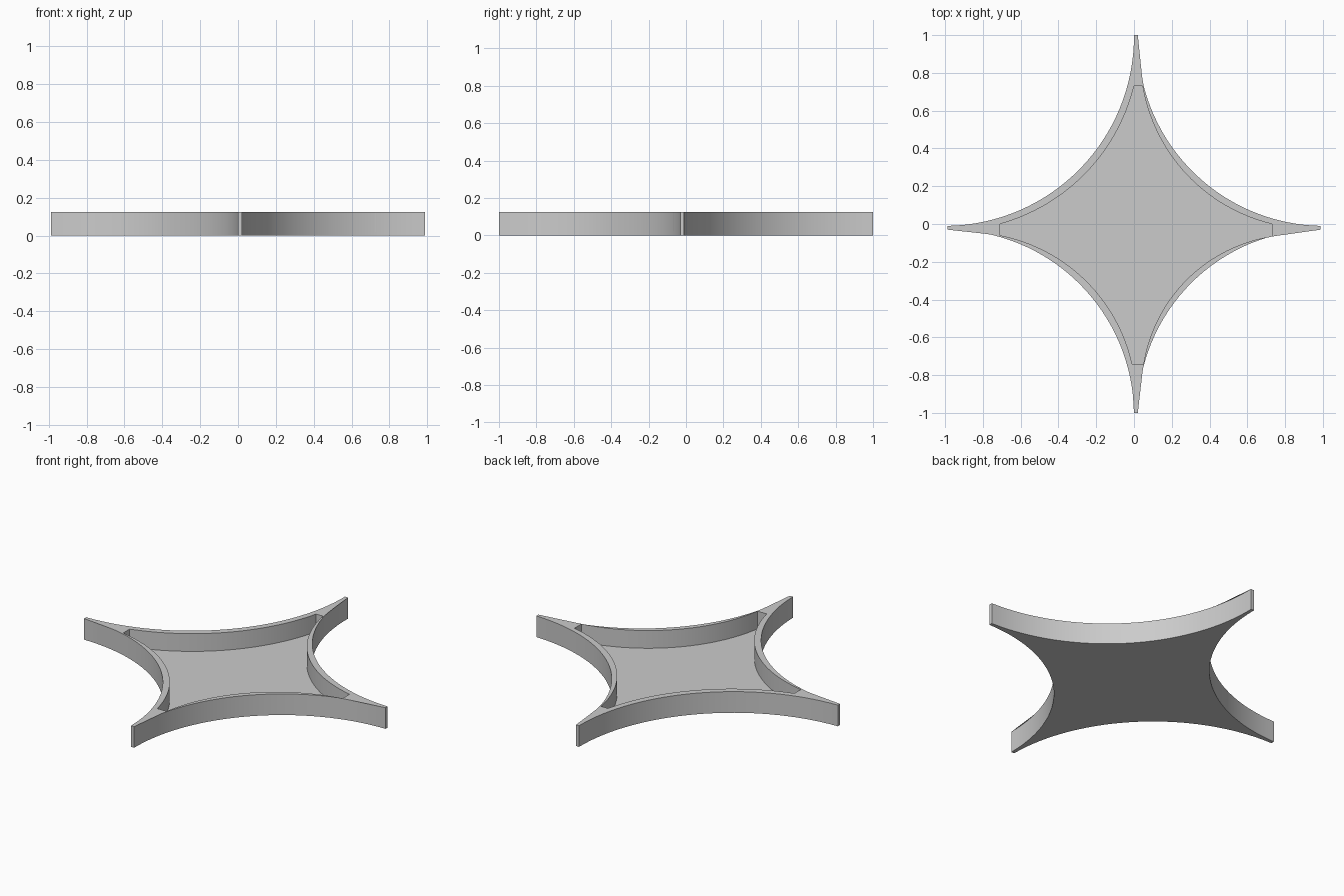
import bpy
import bmesh
from math import atan, sin, cos, radians
from mathutils import Vector

if "Cube" in bpy.data.objects:
    bpy.data.objects.remove(bpy.data.objects["Cube"], do_unlink=True)

HEIGHT = 0.125
FLOOR = 0.02
STEPS = 32


def arc(start, end, sagitta):
    """Circular arc from start to end, bowed to the left of its direction."""
    a, b = Vector(start), Vector(end)
    chord = b - a
    length = chord.length
    along = chord / length
    left = Vector((-along.y, along.x))
    half = 2 * atan(2 * sagitta / length)
    radius = length / (2 * sin(half))
    centre = (a + b) / 2 + left * (sagitta - radius)
    points = []
    for i in range(STEPS + 1):
        t = half * (2 * i / STEPS - 1)
        points.append(centre + along * radius * sin(t) + left * radius * cos(t))
    return points


def star(arcs):
    """Counter-clockwise outline of four inward-bowed arcs with blunt tips."""
    return [p for a in arcs for p in arc(*a)]


# Outlines of the tray and of its recess
outer = star([
    ((0.987, -0.01), (0.02, 1.0), 0.29),
    ((0.0, 1.0), (-0.987, -0.01), 0.29),
    ((-0.987, -0.03), (0.0, -1.0), 0.285),
    ((0.02, -1.0), (0.987, -0.03), 0.285),
])
inner = star([
    ((0.73, 0.0), (0.045, 0.73), 0.15),
    ((0.0, 0.73), (-0.71, 0.0), 0.138),
    ((-0.71, -0.06), (-0.01, -0.74), 0.145),
    ((0.05, -0.74), (0.73, -0.065), 0.155),
])

# Tray shell: underside, outer wall, rim, recess wall and floor
bm = bmesh.new()
levels = [(outer, 0), (outer, HEIGHT), (inner, HEIGHT), (inner, FLOOR)]
rings = [[bm.verts.new((p.x, p.y, z)) for p in outline] for outline, z in levels]
count = len(outer)
for low, high in zip(rings, rings[1:]):
    for i in range(count):
        j = (i + 1) % count
        bm.faces.new((low[i], low[j], high[j], high[i]))
bm.faces.new(rings[0][::-1])
bm.faces.new(rings[-1])

mesh = bpy.data.meshes.new("star_tray")
bm.to_mesh(mesh)
bm.free()
tray = bpy.data.objects.new("star_tray", mesh)
bpy.context.collection.objects.link(tray)

# Plain grey finish
grey = bpy.data.materials.new("light_grey")
grey.use_nodes = True
colour = (0.6, 0.6, 0.6, 1)
grey.diffuse_color = colour
grey.node_tree.nodes["Principled BSDF"].inputs["Base Color"].default_value = colour
mesh.materials.append(grey)

bpy.ops.object.select_all(action="DESELECT")
tray.select_set(True)
bpy.context.view_layer.objects.active = tray
bpy.ops.object.shade_smooth_by_angle(angle=radians(30))
